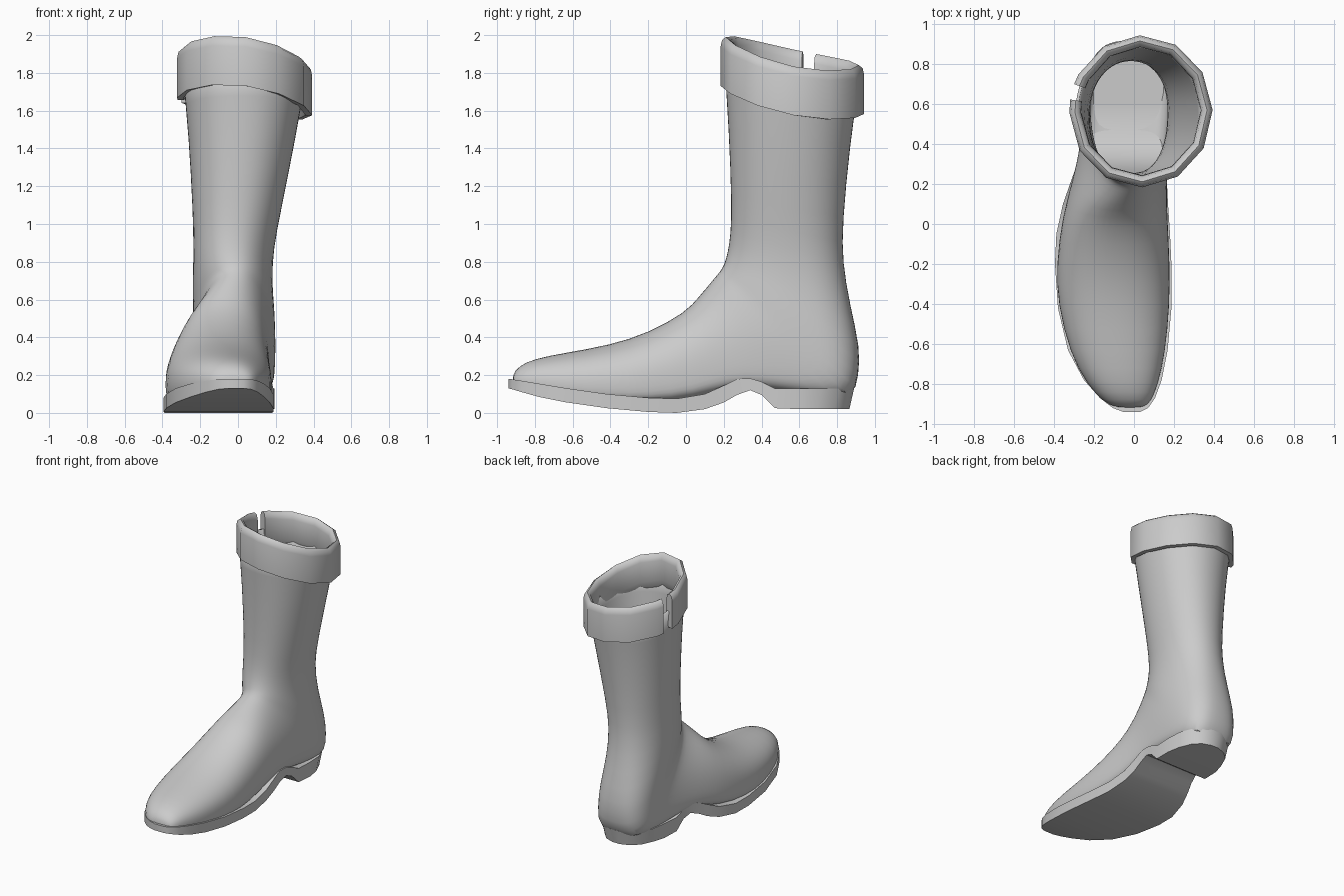
import bpy
import bmesh
from math import sin, cos, pi, radians

if "Cube" in bpy.data.objects:
    bpy.data.objects.remove(bpy.data.objects["Cube"], do_unlink=True)

# Material
grey = bpy.data.materials.new("light grey")
grey.use_nodes = True
colour = (0.6, 0.6, 0.6, 1)
grey.diffuse_color = colour
grey.node_tree.nodes["Principled BSDF"].inputs["Base Color"].default_value = colour


def loft(name, rings, cap_first, cap_last, angle):
    """Skin a list of closed rings of equal length into a smooth object."""
    bm = bmesh.new()
    loops = [[bm.verts.new(p) for p in ring] for ring in rings]
    for a, b in zip(loops, loops[1:]):
        for i in range(len(a)):
            j = (i + 1) % len(a)
            bm.faces.new((a[i], a[j], b[j], b[i]))
    if cap_first:
        bm.faces.new(loops[0])
    if cap_last:
        bm.faces.new(loops[-1])
    bmesh.ops.recalc_face_normals(bm, faces=bm.faces[:])
    mesh = bpy.data.meshes.new(name)
    bm.to_mesh(mesh)
    bm.free()
    mesh.materials.append(grey)
    obj = bpy.data.objects.new(name, mesh)
    bpy.context.collection.objects.link(obj)
    bpy.ops.object.select_all(action="DESELECT")
    obj.select_set(True)
    bpy.context.view_layer.objects.active = obj
    bpy.ops.object.shade_smooth_by_angle(angle=radians(angle))
    return obj


def power(v, e):
    return abs(v) ** e * (1 if v >= 0 else -1)


def section(top_y, top_z, low_y, low_z, x0, x1, mid, square):
    """Tilted ring: round above its widest line, squarer below it."""
    ring = []
    for i in range(28):
        t = 2 * pi * i / 28
        e = 2 / square if sin(t) < 0 else 0.92
        v = power(sin(t), e)
        h = mid + v * (mid if v < 0 else 1 - mid)
        x = (x0 + x1) / 2 + power(cos(t), e) * (x1 - x0) / 2
        ring.append((x, low_y + (top_y - low_y) * h, low_z + (top_z - low_z) * h))
    return ring


# Upper: rings fan from the toe, round the ankle and up the shaft
# (front y, front z, back y, back z, right x, left x)
foot = [
    (-.92, .2, -.92, .14, -.09, .05),
    (-.885, .25, -.89, .13, -.155, .085),
    (-.8, .288, -.8, .11, -.235, .12),
    (-.65, .317, -.65, .08, -.32, .157),
    (-.4, .36, -.4, .05, -.383, .18),
    (-.2, .425, -.2, .04, -.39, .18),
    (0, .535, .05, .06, -.36, .168),
    (.07, .62, .25, .13, -.31, .162),
    (.12, .68, .45, .12, -.27, .175),
    (.16, .73, .7, .08, -.245, .195),
]
shaft = [
    (.18, .755, .89, .07, -.235, .2),
    (.192, .775, .915, .2, -.235, .198),
    (.2, .79, .925, .34, -.24, .193),
    (.22, .85, .87, .57, -.24, .18),
    (.235, .95, .83, .8, -.237, .19),
    (.24, 1.1, .83, 1, -.24, .225),
    (.225, 1.5, .87, 1.42, -.262, .308),
    (.2, 1.86, .915, 1.72, -.295, .365),
]
rings = [section(*row, .33, 4.5) for row in foot]
for i, row in enumerate(shaft):
    rings.append(section(*row, min(.5, .38 + .04 * i), max(2.1, 3.4 - .35 * i)))
upper = loft("boot_upper", rings, True, False, 60)
subdivide = upper.modifiers.new("smooth", "SUBSURF")
subdivide.levels = subdivide.render_levels = 1
wall = upper.modifiers.new("wall", "SOLIDIFY")
wall.thickness = 0.015
wall.offset = -1

# Sole and heel: stations from toe to heel (y, right x, left x, top z, bottom z)
stations = [
    (-.94, -.05, .03, .18, .13),
    (-.92, -.105, .07, .178, .125),
    (-.87, -.17, .105, .17, .11),
    (-.78, -.25, .138, .155, .085),
    (-.63, -.33, .168, .13, .055),
    (-.42, -.38, .187, .1, .025),
    (-.2, -.395, .187, .08, .005),
    (-.05, -.388, .18, .075, 0),
    (.1, -.355, .17, .1, .02),
    (.2, -.32, .165, .145, .055),
    (.27, -.295, .165, .18, .095),
    (.34, -.275, .17, .183, .12),
    (.4, -.26, .178, .165, .095),
    (.47, -.25, .187, .13, .025),
    (.6, -.24, .193, .13, .02),
    (.72, -.222, .187, .13, .02),
    (.81, -.18, .15, .13, .02),
    (.865, -.12, .1, .13, .02),
    (.89, -.05, .03, .13, .02),
]
rings = []
for y, x0, x1, top, low in stations:
    inset = 0.025 if y > .7 else 0
    rings.append([(x0, y, top), (x1, y, top),
                  (x1 - inset * .4, y - inset, low), (x0 + inset * .4, y - inset, low)])
loft("sole_and_heel", rings, True, True, 40)

# Cuff: a twelve-sided folded band, split on the right side
profile = [(0, -.258), (0, -.05), (-.008, -.015), (-.028, 0),
           (-.048, -.012), (-.058, -.05), (-.06, -.2), (-.035, -.258)]
rings = []
for degrees in [171, *range(181, 512, 30), 519]:
    a = radians(degrees)
    c, s = cos(a), sin(a)
    rim = 1.8975 - .075 * s - .045 * c + .0175 * (s * s - c * c)
    rings.append([(.035 + (.358 + r) * c, .563 + (.38 + r) * s, rim + dz)
                  for r, dz in profile])
loft("folded_cuff", rings, True, True, 45)
